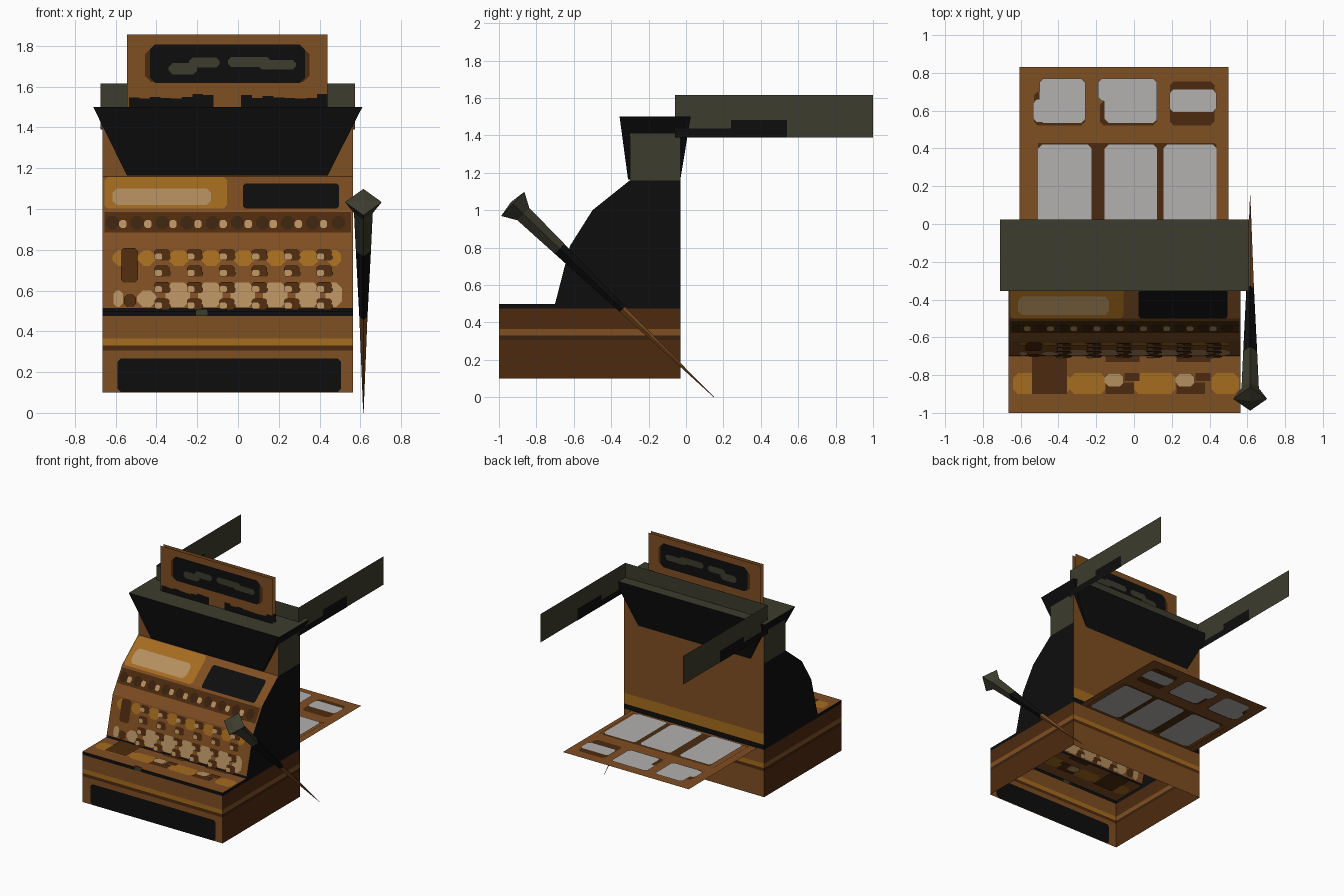
import bpy, bmesh, random
from mathutils import Vector

cube = bpy.data.objects.get("Cube")
if cube:
    bpy.data.objects.remove(cube, do_unlink=True)
random.seed(4)

# Palette: one flat material per colour
def linear(hexcode):
    out = []
    for i in range(3):
        c = int(hexcode[i * 2:i * 2 + 2], 16) / 255
        out.append(c / 12.92 if c < 0.04 else ((c + 0.055) / 1.055) ** 2.4)
    return (*out, 1)

def material(name, hexcode):
    m = bpy.data.materials.new(name)
    m.use_nodes = True
    m.diffuse_color = linear(hexcode)
    m.node_tree.nodes["Principled BSDF"].inputs["Base Color"].default_value = linear(hexcode)
    return m

BROWN = material("brown", "7f4e22")
DARK = material("dark brown", "4d2a0e")
DEEP = material("deep brown", "3a210d")
GOLD = material("gold", "a56c1f")
TAN = material("tan", "b48f60")
BLACK = material("black", "0d0d0d")
OLIVE = material("olive grey", "3c3c2e")
SILVER = material("silver", "b3b1af")

def build(name, faces):
    """faces: list of (points, material); shared corners are welded"""
    me = bpy.data.meshes.new(name)
    bm = bmesh.new()
    mats = []
    for pts, mat in faces:
        if mat not in mats:
            mats.append(mat)
            me.materials.append(mat)
        f = bm.faces.new([bm.verts.new(p) for p in pts])
        f.material_index = mats.index(mat)
    bmesh.ops.remove_doubles(bm, verts=bm.verts, dist=1e-5)
    bmesh.ops.recalc_face_normals(bm, faces=bm.faces)
    bm.to_mesh(me)
    bm.free()
    ob = bpy.data.objects.new(name, me)
    bpy.context.collection.objects.link(ob)
    return ob

def plates(name, mat, rects, surf, layer=1, corner=0.02):
    """Flat chamfered plates (u0, u1, v0, v1) on both sides of a surface"""
    me = bpy.data.meshes.new(name)
    me.materials.append(mat)
    bm = bmesh.new()
    for u0, u1, v0, v1 in rects:
        c = min(corner, 0.35 * (u1 - u0), 0.35 * (v1 - v0))
        if c > 0:
            uv = [(u0 + c, v0), (u1 - c, v0), (u1, v0 + c), (u1, v1 - c),
                  (u1 - c, v1), (u0 + c, v1), (u0, v1 - c), (u0, v0 + c)]
        else:
            uv = [(u0, v0), (u1, v0), (u1, v1), (u0, v1)]
        for lift in (0.003 * layer, -0.003 * layer):
            f = bm.faces.new([bm.verts.new(surf(u, v, lift)) for u, v in uv])
            f.normal_update()
            out = Vector(surf(u0, v0, lift)) - Vector(surf(u0, v0, 0))
            if f.normal.dot(out) < 0:
                f.normal_flip()
    bm.to_mesh(me)
    bm.free()
    bpy.context.collection.objects.link(bpy.data.objects.new(name, me))

L, R, BACK, FRONT, STEP = -0.665, 0.565, -0.03, -1.0, 0.5
MID = (L + R) / 2
PROFILE = [(0.5, -0.7), (0.81, -0.62), (1.0, -0.5), (1.16, -0.3), (1.42, -0.3)]

def front_y(z):
    for (z0, y0), (z1, y1) in zip(PROFILE, PROFILE[1:]):
        if z <= z1:
            return y0 + (y1 - y0) * (z - z0) / (z1 - z0)
    return PROFILE[-1][1]

# Body: horizontal bands, coloured by height and direction, open underneath
def wall_colour(z, side, back=False):
    if side:
        if z < STEP:
            return BLACK if z > 0.485 else BROWN if 0.33 < z < 0.365 else DEEP if 0.305 < z < 0.33 else DARK
        return BLACK if z < 1.16 else OLIVE
    if 0.475 < z < 0.515:
        return BLACK
    if 0.33 < z < 0.365 or (back and 0.515 < z < 0.6):
        return GOLD
    return DARK if 0.305 < z < 0.33 else BROWN

faces = []
levels = [0.1, 0.305, 0.33, 0.365, 0.475, 0.5, 0.515, 0.6, 0.81, 1.0, 1.16, 1.42]
for z0, z1 in zip(levels, levels[1:]):
    zm = (z0 + z1) / 2
    ya, yb = (FRONT, FRONT) if zm < STEP else (front_y(z0), front_y(z1))
    faces.append(([(L, ya, z0), (R, ya, z0), (R, yb, z1), (L, yb, z1)], wall_colour(zm, False)))
    faces.append(([(L, BACK, z0), (R, BACK, z0), (R, BACK, z1), (L, BACK, z1)], wall_colour(zm, False, True)))
    for x in (L, R):
        faces.append(([(x, ya, z0), (x, BACK, z0), (x, BACK, z1), (x, yb, z1)], wall_colour(zm, True)))
faces.append(([(L, FRONT, STEP), (R, FRONT, STEP), (R, -0.7, STEP), (L, -0.7, STEP)], BROWN))
faces.append(([(L, -0.3, 1.42), (R, -0.3, 1.42), (R, BACK, 1.42), (L, BACK, 1.42)], BROWN))
build("body", faces)

# Flared top hood
low = [(-0.545, -0.31, 1.165), (0.44, -0.31, 1.165), (0.44, -0.03, 1.165), (-0.545, -0.03, 1.165)]
top = [(-0.71, -0.355, 1.5), (0.61, -0.355, 1.5), (0.61, 0.025, 1.5), (-0.71, 0.025, 1.5)]
hood = [([low[i], low[i - 1], top[i - 1], top[i]], BLACK) for i in range(4)]
build("top_hood", hood + [(top, OLIVE), (low, BLACK)])

# Back rail: three thin panels open to the rear
WL, WR, Z0, Z1 = -0.675, 0.575, 1.39, 1.615
rail = [([(WL, -0.06, Z0), (WR, -0.06, Z0), (WR, -0.06, Z1), (WL, -0.06, Z1)], OLIVE)]
for x in (WL, WR):
    rail.append(([(x, -0.06, Z0), (x, 1, Z0), (x, 1, Z1), (x, -0.06, Z1)], OLIVE))
build("rail_panels", rail)
for label, x in (("right", WL), ("left", WR)):
    plates("rail_shadow_" + label, BLACK, [(-0.06, 0.24, 1.39, 1.437), (0.24, 0.54, 1.39, 1.482)],
           lambda u, v, h, x=x: (x + h, u, v), corner=0)

# Sign: two facing sheets with the same panel on each
ragged = []
for a, b in ((-0.535, -0.12), (0.015, 0.44)):
    n = 8
    w = (b - a) / n
    ragged += [(a + i * w, a + (i + 1) * w, 1.5, 1.54 + 0.025 * random.random()) for i in range(n)]
for label, y, s in (("front", -0.19, -1), ("back", -0.157, 1)):
    surf = lambda u, v, h, y=y, s=s: (u, y + s * h, v)
    build("sign_" + label, [([(-0.545, y, 1.5), (0.44, y, 1.5), (0.44, y, 1.855), (-0.545, y, 1.855)], BROWN)])
    plates("sign_frame_" + label, DARK, [(-0.455, 0.35, 1.622, 1.79)], surf, 1, 0.03)
    plates("sign_panel_" + label, BLACK, [(-0.432, 0.328, 1.618, 1.808)], surf, 2, 0.025)
    plates("sign_marks_" + label, OLIVE, [(-0.34, -0.2, 1.66, 1.715), (-0.24, -0.09, 1.695, 1.742),
           (-0.05, 0.16, 1.697, 1.745), (0.1, 0.285, 1.685, 1.73)], surf, 3)
    plates("sign_lower_edge_" + label, BLACK, ragged, surf, 1, 0)

# Money tray
TZ = 0.475
build("money_tray", [([(-0.605, BACK, TZ), (0.5, BACK, TZ), (0.5, 0.83, TZ), (-0.605, 0.83, TZ)], BROWN)])
tray = lambda u, v, h: (u, v, TZ + h)
plates("tray_recesses", DARK, [(-0.53, 0.445, 0.0, 0.43), (-0.53, -0.26, 0.522, 0.7),
       (-0.18, 0.12, 0.522, 0.65), (0.19, 0.425, 0.522, 0.755)], tray, 1)
plates("tray_dividers", BROWN, [(-0.55, -0.507, 0, 0.43), (0.437, 0.46, 0, 0.43)], tray, 2, 0)
plates("tray_slots", SILVER, [(-0.507, -0.225, 0.0, 0.42), (-0.155, 0.122, 0.0, 0.42), (0.155, 0.437, 0.0, 0.42),
       (-0.535, -0.3, 0.54, 0.66), (-0.5, -0.258, 0.535, 0.77), (-0.155, 0.122, 0.535, 0.77),
       (-0.19, -0.1, 0.65, 0.77), (0.188, 0.437, 0.592, 0.712)], tray, 3)

# Drawer front
base_front = lambda u, v, h: (u, FRONT - h, v)
plates("drawer_front", BLACK, [(-0.59, 0.505, 0.102, 0.266)], base_front, 1, 0.015)
plates("drawer_latch", OLIVE, [(-0.205, -0.15, 0.477, 0.51)], base_front, 1, 0)

# Ornament on the shelf in front of the keys
shelf = lambda u, v, h: (u, v, STEP + h)
plates("shelf_gold", GOLD, [(-0.64, -0.34, -0.9, -0.79), (-0.34, -0.15, -0.9, -0.79),
       (0.0, 0.22, -0.9, -0.79), (0.41, 0.555, -0.9, -0.79)], shelf, 1, 0.025)
plates("shelf_dark", DARK, [(-0.54, -0.355, -0.9, -0.7)]
       + [(x + a, x + b, c, d) for x in (-0.15, 0.225) for a, b, c, d in
          ((0, 0.15, -0.9, -0.84), (0, 0.18, -0.73, -0.7), (0.1, 0.18, -0.83, -0.79))], shelf, 2, 0)
plates("shelf_tan", TAN, [(x, x + 0.1, -0.86, -0.79) for x in (-0.155, 0.22)], shelf, 3)

# Key panel on the sloping front
slope = lambda u, v, h: (u, front_y(v) - 1.3 * h, v)
columns = [-0.37 + 0.159 * i for i in range(6)]
plates("gold_keys", GOLD, [(-0.615, -0.535, 0.72, 0.8), (-0.49, -0.405, 0.72, 0.8)]
       + [(x + 0.03, x + 0.13, 0.72, 0.8) for x in columns[:-1]] + [(0.44, 0.505, 0.72, 0.8)], slope, 1, 0.03)
plates("tan_keys", TAN, [(-0.61, -0.565, 0.52, 0.6), (-0.495, -0.4, 0.52, 0.6)]
       + [(x + 0.015, x + 0.135, 0.52, 0.64) for x in columns[:-1]] + [(0.43, 0.51, 0.52, 0.64)], slope, 1, 0.03)
plates("side_key", DARK, [(-0.575, -0.49, 0.64, 0.808), (-0.56, -0.5, 0.52, 0.58)], slope, 2, 0.015)
stems, tips = [], []
for x in columns:
    for z in (0.77, 0.69, 0.61, 0.53):
        stems += [(x - 0.04, x + 0.035, z, z + 0.032), (x - 0.015, x + 0.04, z - 0.022, z + 0.01)]
        tips.append((x - 0.04, x - 0.002, z - 0.02, z + 0.012))
plates("key_stems", DARK, stems, slope, 2, 0.01)
plates("key_tips", TAN, tips, slope, 3, 0.008)

# Button row
plates("button_strip", DARK, [(-0.655, 0.555, 0.885, 0.985)], slope, 1, 0)
buttons = [-0.565 + 0.123 * i for i in range(9)]
plates("button_wells", DEEP, [(x - 0.085, x - 0.02, 0.9, 0.965) for x in buttons + [0.545]], slope, 2, 0.02)
plates("button_caps", TAN, [(x - 0.018, x + 0.018, 0.908, 0.945) for x in buttons], slope, 2, 0.008)

# Display windows
plates("gold_plaque", GOLD, [(-0.655, -0.055, 1.002, 1.157)], slope, 1, 0.015)
plates("plaque_face", TAN, [(-0.615, -0.132, 1.02, 1.1)], slope, 2, 0.02)
plates("display_window", BLACK, [(0.025, 0.495, 1.002, 1.125)], slope, 1, 0.01)

# Crank lever: four-sided tapering rod and flared knob
tip, end = Vector((0.615, 0.15, 0.0)), Vector((0.615, -0.87, 0.98))
axis = (end - tip).normalized()
side = Vector((1, 0, 0))
up = side.cross(axis)

def ring(t, r):
    c = tip + (end - tip) * t
    return [c + d * r for d in (side, up, -side, -up)]

stations = [(0, 0.001, BROWN), (0.48, 0.02, BLACK), (0.81, 0.037, OLIVE), (1, 0.046, OLIVE), (1.055, 0.09, OLIVE)]
lever = []
for (t0, r0, mat), (t1, r1, _) in zip(stations, stations[1:]):
    a, b = ring(t0, r0), ring(t1, r1)
    lever += [([a[i - 1], a[i], b[i], b[i - 1]], mat) for i in range(4)]
rim = ring(1.055, 0.09)
peak = tip + (end - tip) * 1.065
lever += [([rim[i - 1], rim[i], peak], OLIVE) for i in range(4)]
build("crank_lever", lever)
